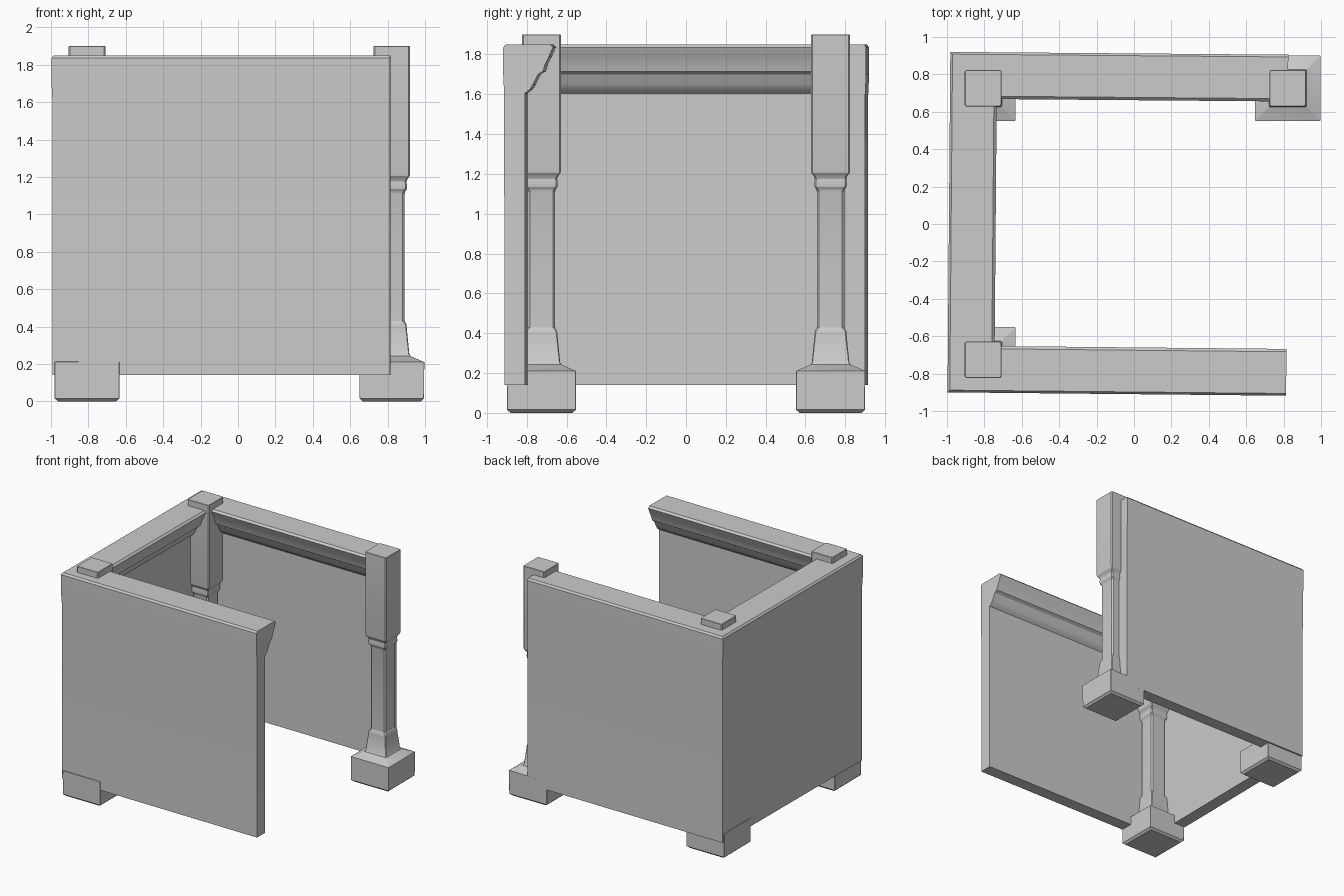
import bpy
import bmesh
from mathutils import Vector

if "Cube" in bpy.data.objects:
    bpy.data.objects.remove(bpy.data.objects["Cube"])


def skin(name, rings, smooth=25):
    """Closed solid made by joining equal-sized rings of points, with end caps."""
    bm = bmesh.new()
    loops = [[bm.verts.new(p) for p in ring] for ring in rings]
    n = len(loops[0])
    for a, b in zip(loops, loops[1:]):
        for i in range(n):
            j = (i + 1) % n
            bm.faces.new((a[i], a[j], b[j], b[i]))
    bm.faces.new(loops[0][::-1])
    bm.faces.new(loops[-1])
    bmesh.ops.recalc_face_normals(bm, faces=bm.faces[:])
    mesh = bpy.data.meshes.new(name)
    bm.to_mesh(mesh)
    bm.free()
    obj = bpy.data.objects.new(name, mesh)
    bpy.context.collection.objects.link(obj)
    mesh.set_sharp_from_angle(angle=smooth * 3.14159 / 180)
    return obj


# Three-sided wall: cornice profile (inward depth, height) swept around a U with mitred corners
profile = [(0.006, 0.14), (0.11, 0.14), (0.11, 1.605), (0.135, 1.625), (0.15, 1.65),
           (0.175, 1.70), (0.20, 1.715), (0.21, 1.75), (0.23, 1.79), (0.25, 1.835),
           (0.235, 1.85), (0.012, 1.85), (0.0, 1.835), (0.0, 1.70), (0.005, 1.60)]
path = [Vector(p) for p in ((0.813, -0.918), (-0.997, -0.90), (-0.982, 0.92), (0.825, 0.905))]


def inward(a, b):
    d = (b - a).normalized()
    return Vector((d.y, -d.x))


normals = [inward(a, b) for a, b in zip(path, path[1:])]
rings = []
for i, p in enumerate(path):
    n0, n1 = normals[max(i - 1, 0)], normals[min(i, len(normals) - 1)]
    mitre = (n0 + n1) / (1 + n0.dot(n1))
    rings.append([(*(p + mitre * d), z) for d, z in profile])
skin("walls_with_cornice", rings)


# Corner posts: chamfered squares (half width, chamfer, height) stacked up
post = [(0.155, 0.002, 0.0), (0.173, 0.002, 0.016), (0.174, 0.002, 0.21),
        (0.10, 0.004, 0.243), (0.094, 0.004, 0.255), (0.08, 0.005, 0.395),
        (0.079, 0.006, 0.41), (0.069, 0.012, 0.43), (0.069, 0.012, 1.11),
        (0.073, 0.010, 1.125), (0.080, 0.008, 1.135), (0.082, 0.008, 1.15),
        (0.079, 0.008, 1.175), (0.084, 0.006, 1.19), (0.096, 0.006, 1.205),
        (0.098, 0.008, 1.215), (0.098, 0.008, 1.897), (0.095, 0.008, 1.90)]


def square(cx, cy, h, c, z):
    k = h - c
    pts = [(h, -k), (h, k), (k, h), (-k, h), (-h, k), (-h, -k), (-k, -h), (k, -h)]
    return [(cx + x, cy + y, z) for x, y in pts]


for name, cx, cy in (("front_left_post", -0.807, -0.726),
                     ("back_left_post", -0.807, 0.726),
                     ("back_right_post", 0.822, 0.726)):
    skin(name, [square(cx, cy, *level) for level in post])
